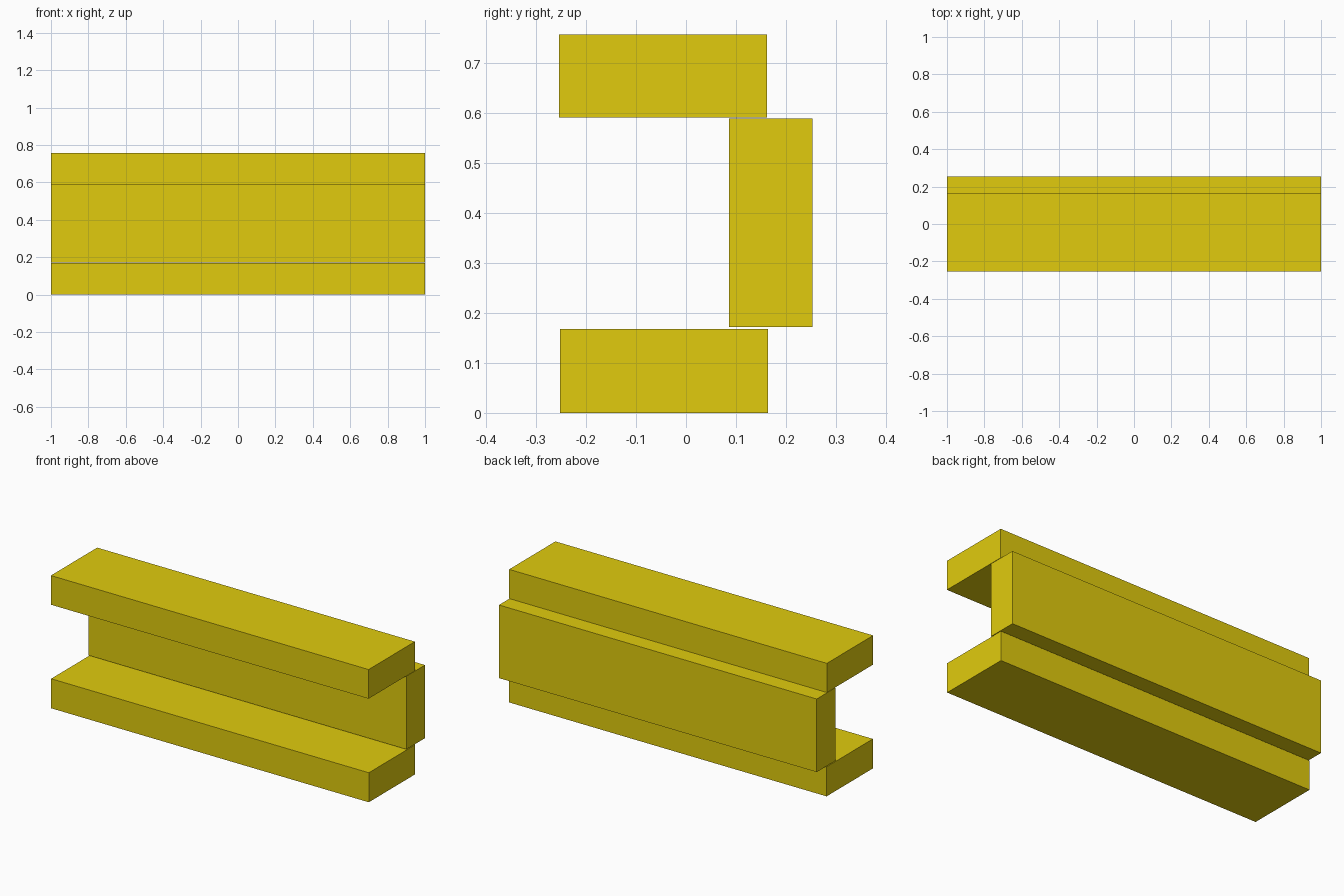
import bpy

if "Cube" in bpy.data.objects:
    bpy.data.objects.remove(bpy.data.objects["Cube"])

yellow = bpy.data.materials.new("yellow")
yellow.diffuse_color = (0.75, 0.6, 0.004, 1)
yellow.use_nodes = True
yellow.node_tree.nodes["Principled BSDF"].inputs["Base Color"].default_value = yellow.diffuse_color


def beam(name, y0, y1, z0, z1, length=2.0):
    """Rectangular beam running along x, given its cross-section limits."""
    bpy.ops.mesh.primitive_cube_add(size=1, location=(0, (y0 + y1) / 2, (z0 + z1) / 2))
    ob = bpy.context.object
    ob.name = name
    ob.scale = (length, y1 - y0, z1 - z0)
    bpy.ops.object.transform_apply(location=False, rotation=False, scale=True)
    ob.data.materials.append(yellow)
    return ob


# Two flat planks joined by an upright plank at the back
beam("bottom_plank", -0.252, 0.164, 0.0, 0.168)
beam("back_plank", 0.086, 0.253, 0.172, 0.588)
beam("top_plank", -0.254, 0.162, 0.590, 0.756)
